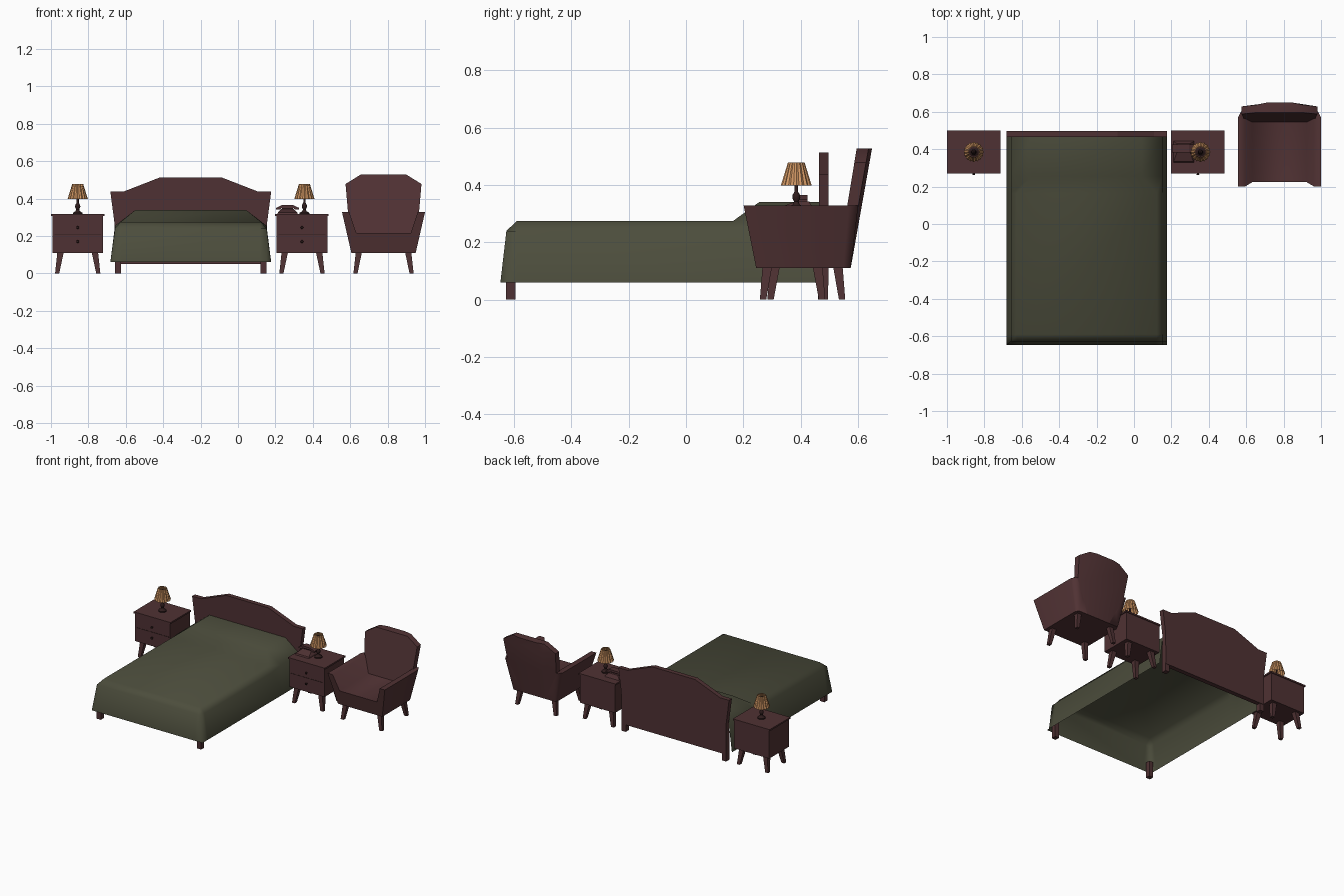
import bpy, bmesh, math

cube = bpy.data.objects.get("Cube")
if cube:
    bpy.data.objects.remove(cube, do_unlink=True)


def material(name, *rgb):
    m = bpy.data.materials.new(name)
    m.use_nodes = True
    m.diffuse_color = (*rgb, 1)
    m.node_tree.nodes["Principled BSDF"].inputs["Base Color"].default_value = (*rgb, 1)
    return m


WOOD = material("red brown wood", .078, .031, .033)
LEATHER = material("red brown leather", .084, .033, .035)
DARK = material("dark wood", .028, .012, .012)
GREEN = material("olive blanket", .072, .074, .045)
SHADE = material("amber lampshade", .66, .32, .13)


def build(name, verts, faces, mat, smooth=None):
    me = bpy.data.meshes.new(name)
    me.from_pydata(verts, [], faces)
    bm = bmesh.new()
    bm.from_mesh(me)
    bmesh.ops.recalc_face_normals(bm, faces=bm.faces)
    bm.to_mesh(me)
    bm.free()
    me.materials.append(mat)
    ob = bpy.data.objects.new(name, me)
    bpy.context.collection.objects.link(ob)
    if smooth:
        bpy.ops.object.select_all(action='DESELECT')
        ob.select_set(True)
        bpy.context.view_layer.objects.active = ob
        bpy.ops.object.shade_smooth_by_angle(angle=math.radians(smooth))
    return ob


def loft(name, rings, mat, smooth=None, caps=True):
    """Join equal closed rings of points with quads."""
    n = len(rings[0])
    faces = [(r * n + i, r * n + (i + 1) % n, (r + 1) * n + (i + 1) % n, (r + 1) * n + i)
             for r in range(len(rings) - 1) for i in range(n)]
    if caps:
        faces += [tuple(range(n)), tuple(range((len(rings) - 1) * n, len(rings) * n))]
    return build(name, [p for r in rings for p in r], faces, mat, smooth)


def rect(x0, x1, y0, y1, z):
    return [(x0, y0, z), (x1, y0, z), (x1, y1, z), (x0, y1, z)]


def box(name, x0, x1, y0, y1, z0, z1, mat):
    return loft(name, [rect(x0, x1, y0, y1, z0), rect(x0, x1, y0, y1, z1)], mat)


def circle(cx, cy, r, z, n, pleat=0):
    return [(cx + (r - pleat * (i % 2)) * math.cos(math.tau * i / n),
             cy + (r - pleat * (i % 2)) * math.sin(math.tau * i / n), z) for i in range(n)]


def splayed_legs(name, cx, cy, foot, top, height):
    """Four tapered legs; foot and top are half spacings in x and y."""
    for sx, side in ((-1, "right"), (1, "left")):
        for sy, end in ((-1, "front"), (1, "back")):
            rings = []
            for (hx, hy), r, z in ((foot, .011, 0), (top, .017, height)):
                x, y = cx + sx * hx, cy + sy * hy
                rings.append(rect(x - r, x + r, y - r, y + r, z))
            loft(f"{name}_{end}_{side}_leg", rings, mat=WOOD)


# Bed: draped blanket with a raised pillow end, open underneath
BX = -.2525
stations = [  # y, then (half width, height) for hem, shoulder and top
    (-.648, (.43, .06), (.405, .06), (.37, .06)),
    (-.627, (.43, .06), (.405, .24), (.37, .24)),
    (-.59, (.43, .06), (.405, .24), (.375, .275)),
    (.165, (.43, .06), (.405, .24), (.375, .275)),
    (.255, (.43, .06), (.405, .255), (.295, .34)),
    (.465, (.43, .06), (.405, .255), (.295, .34)),
]
verts = []
for y, *pts in stations:
    verts += [(BX - h, y, z) for h, z in pts] + [(BX + h, y, z) for h, z in reversed(pts)]
faces = [(r * 6 + i, r * 6 + i + 1, r * 6 + i + 7, r * 6 + i + 6)
         for r in range(len(stations) - 1) for i in range(5)]
build("blanket", verts, faces, GREEN, 180)

# Bed: headboard, posts and feet
outline = [(.405, .05), (.408, .27), (.43, .437), (.36, .437), (.165, .513)]
shape = [(BX - h, z) for h, z in outline] + [(BX + h, z) for h, z in reversed(outline)]
loft("headboard", [[(x, y, z) for x, z in shape] for y in (.465, .497)], WOOD)
for s, side in ((-1, "right"), (1, "left")):
    x = BX + s * .39
    box(f"headboard_{side}_post", x - .016, x + .016, .46, .495, 0, .2, WOOD)
    box(f"bed_front_{side}_foot", x - .016, x + .016, -.628, -.595, 0, .11, WOOD)


# Nightstands with lamps
def nightstand(name, cx, lamp_x):
    cy = .385
    box(name + "_body", cx - .136, cx + .136, .277, .495, .11, .306, WOOD)
    box(name + "_top", cx - .143, cx + .143, .27, .5, .306, .317, WOOD)
    box(name + "_drawer_gap", cx - .125, cx + .125, .2755, .278, .206, .209, DARK)
    for z in (.17, .245):
        knob = [[(x, y, zz) for x, zz, y in circle(cx, z, r, y, 8)]
                for y, r in ((.28, .004), (.27, .004), (.267, .008), (.261, .006))]
        loft(name + "_knob", knob, DARK, 40)
    splayed_legs(name, cx, cy, (.11, .09), (.092, .075), .112)
    profile = [(.026, .317), (.026, .324), (.012, .332), (.008, .342), (.014, .355),
               (.013, .365), (.006, .378), (.006, .43), (.011, .44), (.011, .462), (.004, .47)]
    loft(name + "_lamp_base", [circle(lamp_x, cy, r, z, 12) for r, z in profile], DARK, 40)
    loft(name + "_lampshade", [circle(lamp_x, cy, .054, .398, 32, .005),
                               circle(lamp_x, cy, .029, .479, 32, .003)], SHADE, caps=False)


nightstand("right_nightstand", -.857, -.857)
nightstand("left_nightstand", .342, .355)

# Telephone: wedge body, cradle and handset
PX = .265
loft("telephone_body", [rect(PX - .055, PX + .055, .33, .445, .317),
                        rect(PX - .052, PX + .052, .335, .44, .325),
                        rect(PX - .035, PX + .035, .385, .43, .343)], WOOD)
box("telephone_cradle", PX - .03, PX + .03, .39, .415, .34, .35, DARK)
section = [(-.062, .342, .35), (-.04, .342, .36), (-.03, .35, .365),
           (.03, .35, .365), (.04, .342, .36), (.062, .342, .35)]
loft("telephone_handset", [[(PX + x, .382, a), (PX + x, .425, a),
                            (PX + x, .425, b), (PX + x, .382, b)] for x, a, b in section], WOOD)

# Armchair: tub with arms, swept front to back along sloping ends
CX = .778
half = [(.172, .11), (.222, .328), (.183, .328), (.145, .215)]
tub = [(-h, z) for h, z in half] + [(h, z) for h, z in reversed(half)]
rings = []
for t, narrow in ((0, 1), (.92, 1), (1, .93)):
    ring = []
    for x, z in tub:
        front, back = .245 - .2 * (z - .11), .575 + .12 * (z - .11)
        ring.append((CX + x * narrow, front + t * (back - front), z))
    rings.append(ring)
loft("armchair_tub", rings, LEATHER, 75)

# Armchair: reclined back with clipped top corners, bowed at the rear
rings = []
for z, h in ((.112, .165), (.215, .178), (.328, .19), (.478, .203), (.528, .122)):
    f, b = .527 + .165 * (z - .11), .575 + .178 * (z - .11)
    rings.append([(CX - h, f, z), (CX + h, f, z), (CX + h, b - .012, z), (CX + h * .55, b, z),
                  (CX - h * .55, b, z), (CX - h, b - .012, z)])
loft("armchair_back", rings, LEATHER, 60)
splayed_legs("armchair", CX, .407, (.15, .138), (.13, .122), .125)
